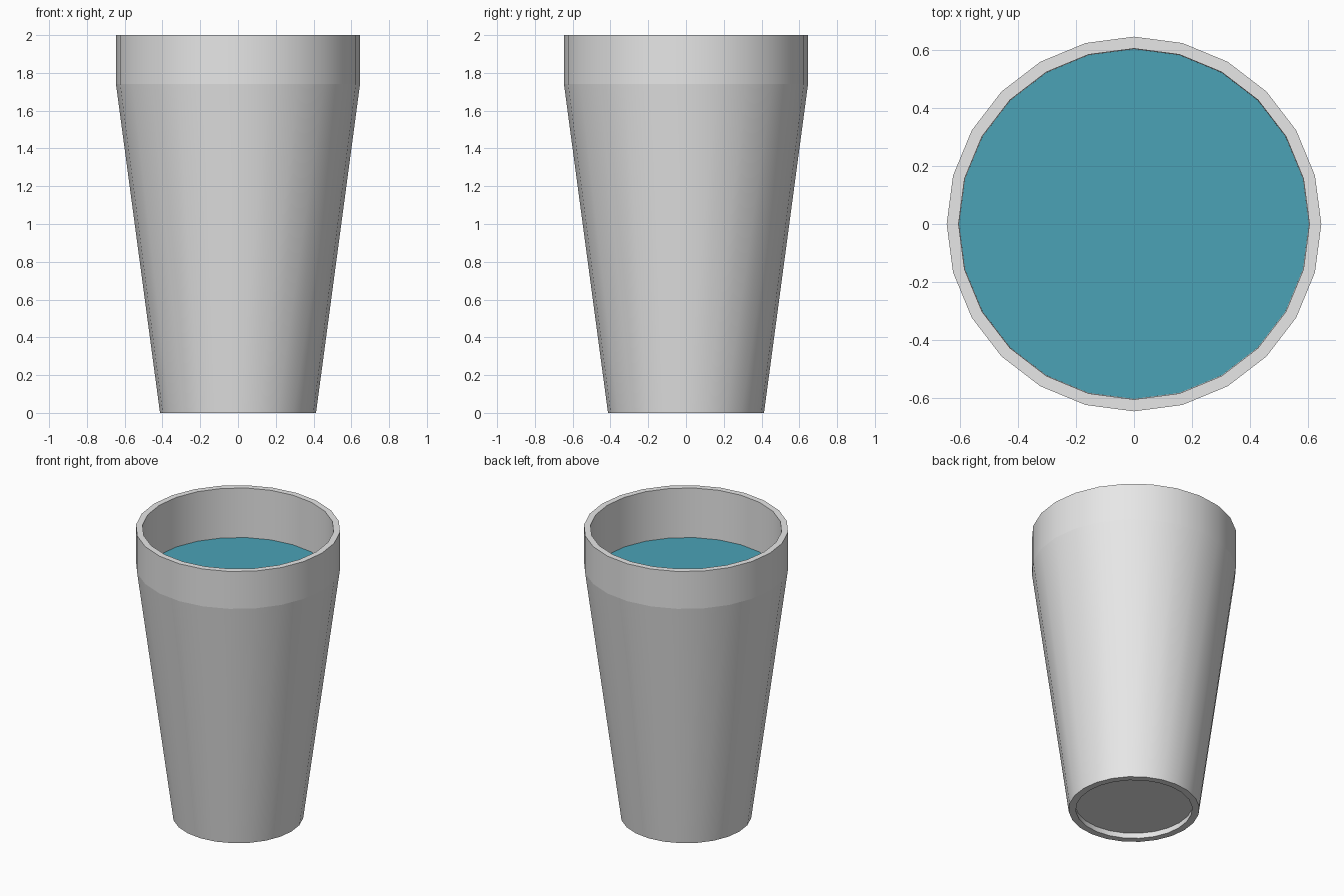
import bpy, bmesh, math

if "Cube" in bpy.data.objects:
    bpy.data.objects.remove(bpy.data.objects["Cube"])

SIDES = 24


def material(name, rgb):
    m = bpy.data.materials.new(name)
    m.diffuse_color = (*rgb, 1)
    m.use_nodes = True
    m.node_tree.nodes["Principled BSDF"].inputs["Base Color"].default_value = m.diffuse_color
    return m


grey = material("light grey", (0.8, 0.8, 0.8))
teal = material("teal liquid", (0.07, 0.365, 0.47))


def ring(bm, r, z):
    return [bm.verts.new((r * math.cos(2 * math.pi * i / SIDES),
                          r * math.sin(2 * math.pi * i / SIDES), z))
            for i in range(SIDES)]


def finish(bm, name, mat):
    me = bpy.data.meshes.new(name)
    bm.to_mesh(me)
    bm.free()
    me.materials.append(mat)
    ob = bpy.data.objects.new(name, me)
    bpy.context.collection.objects.link(ob)
    return ob


def lathe(name, profile, mat):
    """Closed revolved profile: smooth around, crisp between bands."""
    bm = bmesh.new()
    rings = [ring(bm, r, z) for r, z in profile]
    for k, a in enumerate(rings):
        b = rings[(k + 1) % len(rings)]
        for i in range(SIDES):
            j = (i + 1) % SIDES
            bm.faces.new((a[i], a[j], b[j], b[i])).smooth = True
    for e in bm.edges:
        if abs(e.verts[0].co.z - e.verts[1].co.z) < 1e-5:
            e.smooth = False
    bmesh.ops.recalc_face_normals(bm, faces=bm.faces[:])
    return finish(bm, name, mat)


def disc(name, r, z, mat, down=False):
    bm = bmesh.new()
    vs = ring(bm, r, z)
    bm.faces.new(vs[::-1] if down else vs)
    return finish(bm, name, mat)


# tapered wall with straight upper band, open at both ends
lathe("cup_wall", [(0.413, 0), (0.646, 1.74), (0.646, 2),
                   (0.605, 2), (0.603, 1.655), (0.368, 0)], grey)
# recessed base
disc("cup_base", 0.374, 0.04, grey, down=True)
# liquid surface
disc("liquid", 0.604, 1.656, teal)
